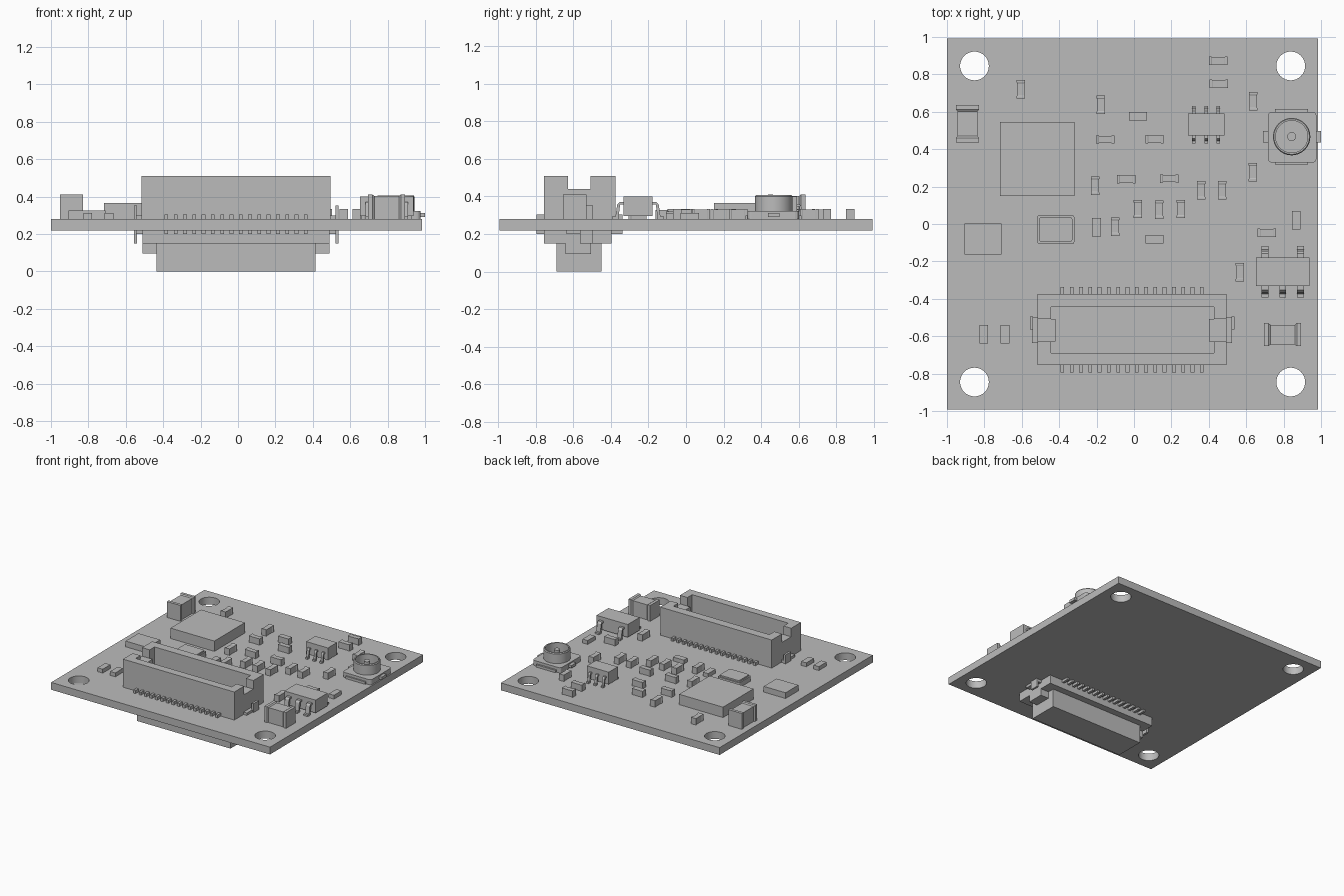
import bpy, bmesh, math
from mathutils import Matrix, Vector

cube = bpy.data.objects.get("Cube")
if cube:
    bpy.data.objects.remove(cube, do_unlink=True)

grey = bpy.data.materials.new("plain_grey")
grey.use_nodes = True
colour = (0.5, 0.5, 0.5, 1)
grey.diffuse_color = colour
grey.node_tree.nodes["Principled BSDF"].inputs["Base Color"].default_value = colour

TOP, UNDER = 0.28, 0.22          # upper and lower board faces


def finish(name, bm):
    bmesh.ops.recalc_face_normals(bm, faces=bm.faces)
    mesh = bpy.data.meshes.new(name)
    bm.to_mesh(mesh)
    bm.free()
    mesh.materials.append(grey)
    obj = bpy.data.objects.new(name, mesh)
    bpy.context.collection.objects.link(obj)
    return obj


def box(name, x, y, z, bevel=0):
    """Box given by its (low, high) range on each axis."""
    bm = bmesh.new()
    size = [r[1] - r[0] for r in (x, y, z)]
    mid = [(r[0] + r[1]) / 2 for r in (x, y, z)]
    bmesh.ops.create_cube(bm, size=1, matrix=Matrix.Translation(mid) @ Matrix.Diagonal((*size, 1)))
    if bevel:
        upright = [e for e in bm.edges if abs(e.verts[0].co.z - e.verts[1].co.z) > 1e-4]
        bmesh.ops.bevel(bm, geom=upright, offset=bevel, segments=3, affect='EDGES', profile=0.5)
    return finish(name, bm)


def block(name, cx, cy, w, h, z0, z1, bevel=0):
    return box(name, (cx - w / 2, cx + w / 2), (cy - h / 2, cy + h / 2), (z0, z1), bevel)


def lathe(name, profile, centre, steps=32):
    """Spin a closed (radius, z) profile about a vertical axis."""
    bm = bmesh.new()
    verts = [bm.verts.new((r, 0, z)) for r, z in profile]
    edges = [bm.edges.new(p) for p in zip(verts, verts[1:])]
    bmesh.ops.spin(bm, geom=verts + edges, axis=(0, 0, 1), cent=(0, 0, 0),
                   angle=2 * math.pi, steps=steps)
    bmesh.ops.remove_doubles(bm, verts=bm.verts, dist=1e-5)
    bmesh.ops.translate(bm, verts=bm.verts, vec=(*centre, 0))
    obj = finish(name, bm)
    bpy.ops.object.select_all(action='DESELECT')
    obj.select_set(True)
    bpy.context.view_layer.objects.active = obj
    bpy.ops.object.shade_smooth_by_angle()
    return obj


def cut(obj, cutters):
    bpy.context.view_layer.objects.active = obj
    for c in cutters:
        c.hide_render = True
        mod = obj.modifiers.new("cut", 'BOOLEAN')
        mod.operation, mod.object, mod.solver = 'DIFFERENCE', c, 'EXACT'
        bpy.ops.object.modifier_apply(modifier=mod.name)
        bpy.data.objects.remove(c, do_unlink=True)


def capacitor(name, cx, cy, length, width, top, upright):
    """Chip with flared end caps and a slimmer waist, lofted along its length."""
    bm = bmesh.new()
    rings = []
    for t, s in ((-.5, 1), (-.38, 1), (-.33, .86), (.33, .86), (.38, 1), (.5, 1)):
        hw, hi = width / 2 * s, TOP + (top - TOP) * (1 - (1 - s) * .4)
        ring = []
        for side, z in ((-hw, TOP), (hw, TOP), (hw, hi), (-hw, hi)):
            a, b = (side, t * length) if upright else (t * length, side)
            ring.append(bm.verts.new((cx + a, cy + b, z)))
        rings.append(ring)
    for p, q in zip(rings, rings[1:]):
        for i in range(4):
            j = (i + 1) % 4
            bm.faces.new((p[i], p[j], q[j], q[i]))
    bm.faces.new(rings[0])
    bm.faces.new(rings[-1])
    return finish(name, bm)


def gull_leg(name, x, y, way, reach, width, high):
    """Bent lead leaving a package side at y towards way (+1 or -1)."""
    t = 0.014
    path = [(-.01, high), (reach * .35, high), (reach * .55, high - t), (reach * .7, TOP + t),
            (reach, TOP + t), (reach, TOP), (reach * .45, TOP), (reach * .3, high - t),
            (-.01, high - t)]
    bm = bmesh.new()
    face = bm.faces.new([bm.verts.new((x - width / 2, y + way * d, z)) for d, z in path])
    out = bmesh.ops.extrude_face_region(bm, geom=[face])
    moved = [v for v in out["geom"] if isinstance(v, bmesh.types.BMVert)]
    bmesh.ops.translate(bm, verts=moved, vec=Vector((width, 0, 0)))
    return finish(name, bm)


# Circuit board with four mounting holes
board = box("circuit_board", (-1, .985), (-.9925, .9925), (UNDER, TOP))
cut(board, [lathe("hole_cutter", [(0, .1), (.077, .1), (.077, .4), (0, .4)], (x, y))
            for x in (-.853, .838) for y in (-.845, .845)])

# Upper socket: open tray with notched ends
socket = box("socket_body", (-.515, .495), (-.755, -.375), (TOP, .51))
cut(socket, [box("cavity_cutter", (-.445, .427), (-.69, -.445), (.33, .6)),
             box("notch_cutter", (-.6, .6), (-.628, -.508), (.44, .6))])
MID = -.01
for s, side in ((-1, "right"), (1, "left")):
    def span(a, b):
        return tuple(sorted((MID + s * a, MID + s * b)))
    box(f"{side}_socket_key", span(.41, .5), (-.628, -.508), (.3, .44))
    for level, z0, z1 in (("upper", TOP, .353), ("lower", .15, UNDER)):
        box(f"{side}_{level}_bracket", span(.53, .547), (-.565, -.495), (z0, z1))
        foot = (z0, z0 + .02) if level == "upper" else (z1 - .02, z1)
        box(f"{side}_{level}_bracket_foot", span(.5, .535), (-.635, -.5), foot)
    box(f"{side}_plug_end", span(.42, .5), (-.64, -.505), (.095, .2))

# Lower plug
box("plug_base", (-.51, .49), (-.755, -.395), (.15, UNDER))
box("plug_tongue", (-.435, .415), (-.69, -.45), (0, .16))

# Connector pins, both rows on both board faces
for i in range(16):
    x = -.383 + i * .0497
    for y in ((-.795, -.74), (-.4, -.338)):
        box("socket_pin", (x - .01, x + .01), y, (TOP, .305))
        box("plug_pin", (x - .01, x + .01), y, (.2, UNDER))

# Small flared capacitors
for x, y in ((-.605, .72), (-.178, .637), (.637, .656), (-.208, .205), (.635, .277),
             (.36, .18), (.472, .18), (.02, .08), (.135, .077), (.25, .08),
             (-.1, -.014), (.565, -.258)):
    capacitor("small_capacitor", x, y, .098, .045, .333, True)
for x, y in ((.45, .873), (.453, .75), (-.154, .452), (.11, .453),
             (-.042, .24), (.188, .243), (.71, -.047)):
    capacitor("small_capacitor", x, y, .098, .045, .333, False)

# Flat resistors
for x, y in ((-.2, -.017), (.867, .02), (-.803, -.59), (-.689, -.59)):
    block("resistor", x, y, .047, .098, TOP, .312)
block("resistor", .11, -.082, .098, .047, TOP, .312)
block("tall_resistor", .022, .577, .095, .045, TOP, .33)

# Large capacitors
capacitor("back_large_capacitor", -.89, .536, .198, .123, .41, True)
capacitor("front_large_capacitor", .795, -.592, .198, .123, .41, False)

# Square chips and lidded oscillator
block("main_chip", -.518, .347, .398, .396, TOP, .365)
block("memory_chip", -.807, -.079, .198, .166, TOP, .327)
block("oscillator_base", -.418, -.03, .198, .155, TOP, .32, .012)
block("oscillator_lid", -.418, -.03, .178, .135, .32, .332, .015)

# Six-leaded package
box("driver_body", (.288, .485), (.472, .59), (.3, .4))
for x in (.32, .386, .45):
    gull_leg("driver_leg", x, .59, 1, .042, .02, .36)
    gull_leg("driver_leg", x, .472, -1, .042, .02, .36)

# Five-leaded regulator
box("regulator_body", (.653, .937), (-.332, -.178), (.295, .4))
for x in (.7, .795, .89):
    gull_leg("regulator_leg", x, -.332, -1, .062, .036, .37)
    if x != .795:
        gull_leg("regulator_leg", x, -.178, 1, .06, .036, .37)

# Coaxial socket: base, tabs, shell and centre pin
block("coax_base", .846, .464, .258, .272, TOP, .322, .02)
block("coax_long_tab", .842, .466, .178, .297, TOP, .3)
block("coax_side_tab", .845, .467, .31, .06, .29, .312)
lathe("coax_shell", [(0, .31), (.1, .31), (.1, .4), (.095, .407), (.086, .407),
                     (.086, .33), (0, .33)], (.843, .467))
lathe("coax_pin", [(0, .32), (.024, .32), (.024, .395), (0, .395)], (.843, .467), 16)
